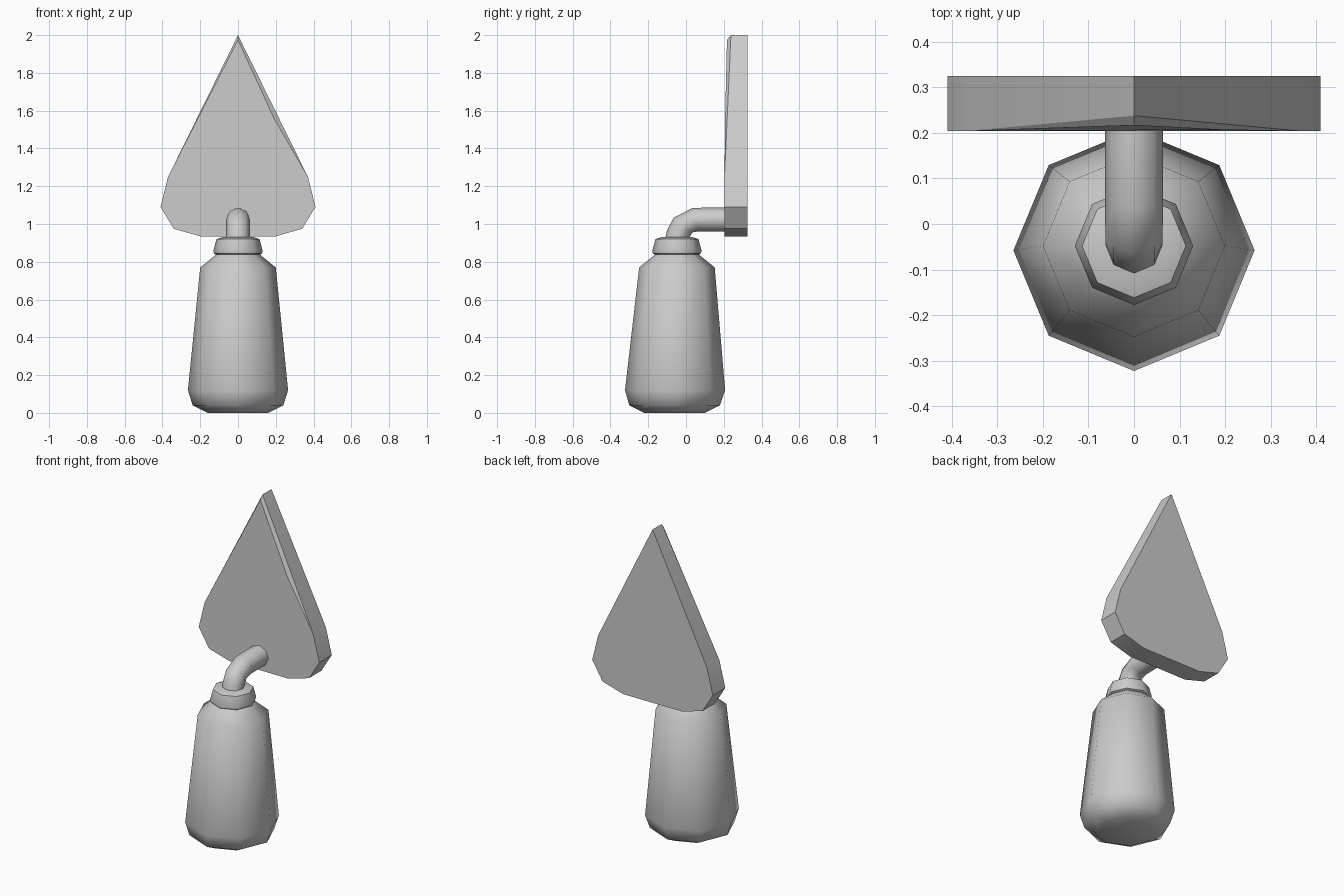
import bpy, bmesh, math
from mathutils import Vector

cube = bpy.data.objects.get("Cube")
if cube:
    bpy.data.objects.remove(cube)

grey = bpy.data.materials.new("plain grey")
grey.use_nodes = True
colour = (0.6, 0.6, 0.6, 1)
grey.diffuse_color = colour
grey.node_tree.nodes["Principled BSDF"].inputs["Base Color"].default_value = colour


def finish(bm, name, angle):
    bmesh.ops.recalc_face_normals(bm, faces=bm.faces)
    mesh = bpy.data.meshes.new(name)
    bm.to_mesh(mesh)
    bm.free()
    mesh.materials.append(grey)
    ob = bpy.data.objects.new(name, mesh)
    bpy.context.collection.objects.link(ob)
    bpy.ops.object.select_all(action="DESELECT")
    ob.select_set(True)
    bpy.context.view_layer.objects.active = ob
    bpy.ops.object.shade_smooth_by_angle(angle=math.radians(angle))
    return ob


def loft(name, rings, angle, sides=8):
    """Skin octagonal rings given as (centre, axis in the yz plane, radius)."""
    bm = bmesh.new()
    loops = []
    for centre, axis, radius in rings:
        side = Vector((1, 0, 0))
        up = Vector(axis).normalized().cross(side)
        loops.append([bm.verts.new(Vector(centre) + radius * (
            side * math.cos(math.tau * i / sides) + up * math.sin(math.tau * i / sides)))
            for i in range(sides)])
    for a, b in zip(loops, loops[1:]):
        for i in range(sides):
            j = (i + 1) % sides
            bm.faces.new((a[i], a[j], b[j], b[i]))
    bm.faces.new(loops[0])
    bm.faces.new(loops[-1])
    return finish(bm, name, angle)


def turned(name, profile, angle):
    return loft(name, [((0, y, z), (0, 0, 1), r) for r, y, z in profile], angle)


# Tapered grip, leaning very slightly back
turned("handle", [(0.16, -0.06, 0.0), (0.24, -0.06, 0.04), (0.265, -0.058, 0.12),
                  (0.2, -0.048, 0.77), (0.12, -0.048, 0.835), (0.1, -0.048, 0.86)], 50)

# Metal collar on top of the grip
turned("collar", [(0.1, -0.048, 0.83), (0.128, -0.048, 0.845), (0.13, -0.048, 0.86),
                  (0.114, -0.048, 0.92), (0.085, -0.048, 0.93)], 50)

# Bent rod from collar to blade
loft("neck_rod", [((0, -0.05, 0.9), (0, 0.15, 1), 0.063),
                  ((0, -0.04, 0.95), (0, 0.25, 1), 0.063),
                  ((0, -0.015, 0.995), (0, 0.8, 1), 0.063),
                  ((0, 0.05, 1.023), (0, 1, 0.2), 0.064),
                  ((0, 0.23, 1.023), (0, 1, 0), 0.064)], 50)

# Pointed blade with a chipped front tip
half = [(0.37, 1.25), (0.41, 1.09), (0.34, 0.975), (0.2, 0.935)]
outline = half + [(-x, z) for x, z in reversed(half)]
bm = bmesh.new()
front = [bm.verts.new((x, 0.204, z)) for x, z in outline]
back = [bm.verts.new((x, 0.325, z)) for x, z in outline]
tip = bm.verts.new((0, 0.238, 2))
back_tip = bm.verts.new((0, 0.325, 2))
apex = bm.verts.new((0, 0.217, 1.975))
chip = bm.verts.new((0.19, 0.207, 1.56))
bm.faces.new([apex, chip] + front)
bm.faces.new([back_tip] + back)
bm.faces.new((tip, front[0], chip, apex))
bm.faces.new((tip, apex, front[-1]))
rim, back_rim = [tip] + front, [back_tip] + back
for i in range(len(rim)):
    j = (i + 1) % len(rim)
    bm.faces.new((rim[i], rim[j], back_rim[j], back_rim[i]))
finish(bm, "blade", 20)
